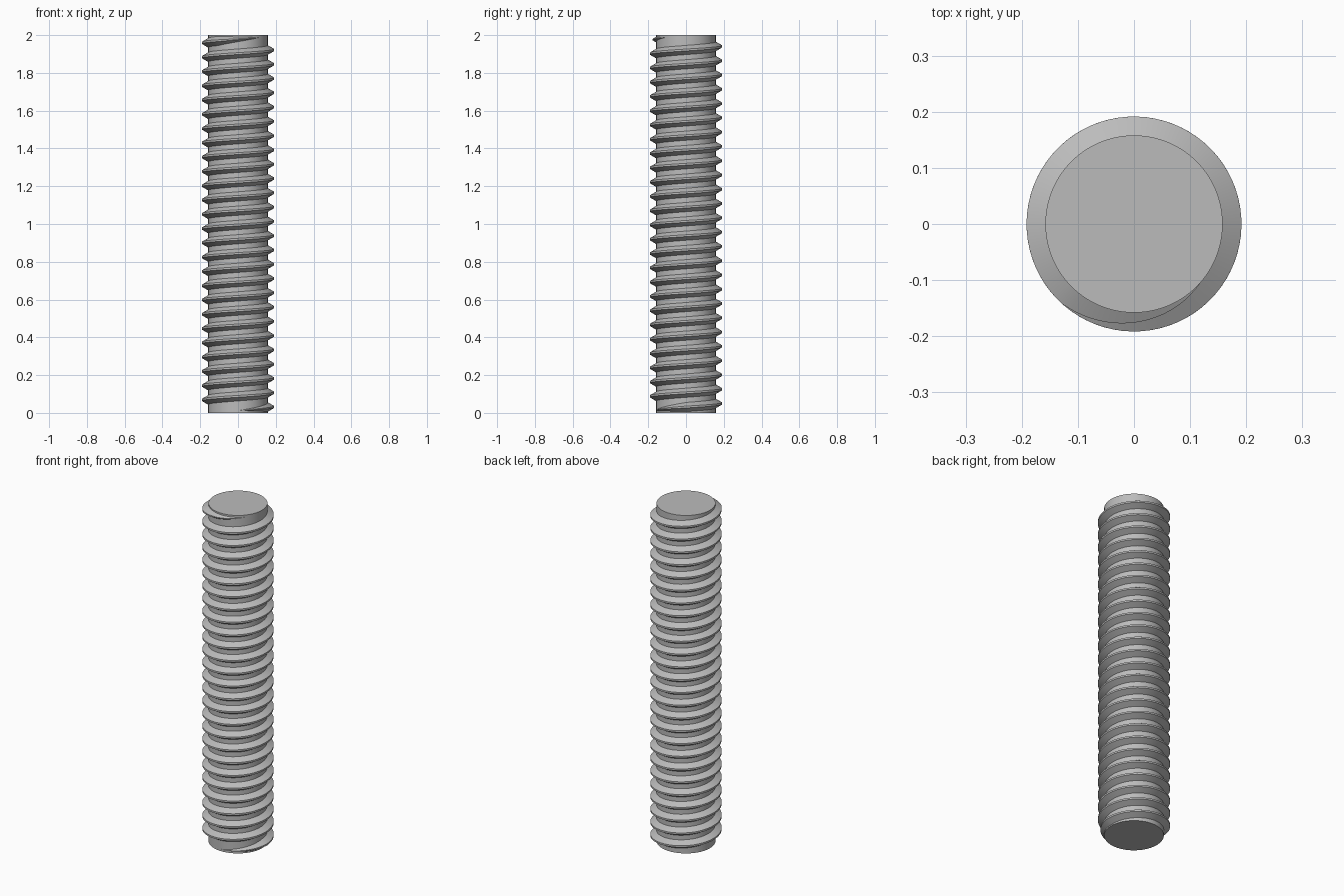
import bpy, bmesh
from math import cos, sin, pi, radians

cube = bpy.data.objects.get("Cube")
if cube:
    bpy.data.objects.remove(cube, do_unlink=True)

LENGTH = 2.0
CORE_R, CREST_R = 0.158, 0.1915
TURNS = 26 + 48 / 360            # runs from the front round to the front right
Z_START, Z_END = 0.012, 1.988
START = radians(270)
STEPS = 72                       # steps per turn
TAPER = 0.25                     # turns over which each end fades out
BASE_HALF, CREST_HALF = 0.025, 0.005

steel = bpy.data.materials.new("grey_steel")
steel.use_nodes = True
colour = (0.5, 0.5, 0.5, 1)
steel.diffuse_color = colour
steel.node_tree.nodes["Principled BSDF"].inputs["Base Color"].default_value = colour


def add_object(name, bm):
    bmesh.ops.recalc_face_normals(bm, faces=bm.faces)
    mesh = bpy.data.meshes.new(name)
    bm.to_mesh(mesh)
    bm.free()
    obj = bpy.data.objects.new(name, mesh)
    bpy.context.collection.objects.link(obj)
    mesh.materials.append(steel)
    bpy.ops.object.select_all(action='DESELECT')
    obj.select_set(True)
    bpy.context.view_layer.objects.active = obj
    bpy.ops.object.shade_smooth_by_angle(angle=radians(30))
    return obj


# Plain cylindrical core
bm = bmesh.new()
bmesh.ops.create_cone(bm, cap_ends=True, segments=96, radius1=CORE_R,
                      radius2=CORE_R, depth=LENGTH)
bmesh.ops.translate(bm, verts=bm.verts, vec=(0, 0, LENGTH / 2))
add_object("rod_core", bm)

# Helical ridge, a trapezoid swept upward and faded into the core at both ends
bm = bmesh.new()
count = round(TURNS * STEPS)
rings = []
for i in range(count + 1):
    turn = TURNS * i / count
    angle = START + turn * 2 * pi
    centre = Z_START + (Z_END - Z_START) * i / count
    size = max(0.02, min(1, turn / TAPER, (TURNS - turn) / TAPER))
    tip = CORE_R + (CREST_R - CORE_R) * size
    root = CORE_R - 0.001
    profile = [(root, -BASE_HALF), (tip, -CREST_HALF),
               (tip, CREST_HALF), (root, BASE_HALF)]
    ring = []
    for r, dz in profile:
        z = min(LENGTH, max(0, centre + dz * size))
        ring.append(bm.verts.new((r * cos(angle), r * sin(angle), z)))
    rings.append(ring)
for a, b in zip(rings, rings[1:]):
    for j in range(4):
        k = (j + 1) % 4
        bm.faces.new((a[j], b[j], b[k], a[k]))
bm.faces.new(rings[0])
bm.faces.new(rings[-1])
add_object("screw_thread", bm)
